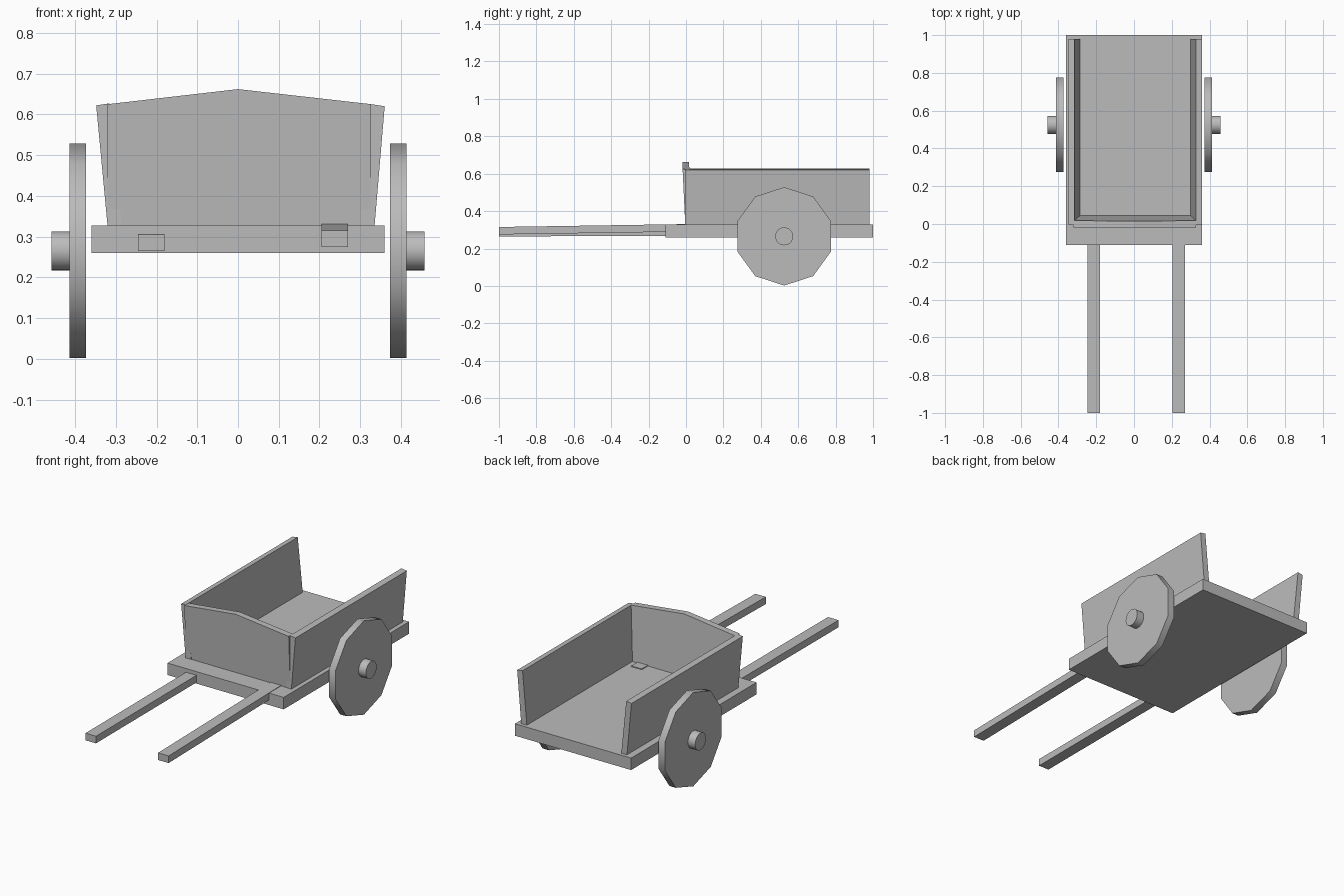
import bpy
import bmesh
import math

cube = bpy.data.objects.get("Cube")
if cube:
    bpy.data.objects.remove(cube, do_unlink=True)

grey = bpy.data.materials.new("plain grey")
grey.use_nodes = True
colour = (0.5, 0.5, 0.5, 1)
grey.diffuse_color = colour
grey.node_tree.nodes["Principled BSDF"].inputs["Base Color"].default_value = colour


def loft(name, first, second):
    """Solid between two matching outlines."""
    bm = bmesh.new()
    a = [bm.verts.new(p) for p in first]
    b = [bm.verts.new(p) for p in second]
    n = len(a)
    bm.faces.new(a)
    bm.faces.new(b[::-1])
    for i in range(n):
        j = (i + 1) % n
        bm.faces.new((a[j], a[i], b[i], b[j]))
    bmesh.ops.recalc_face_normals(bm, faces=bm.faces)
    mesh = bpy.data.meshes.new(name)
    bm.to_mesh(mesh)
    bm.free()
    mesh.materials.append(grey)
    obj = bpy.data.objects.new(name, mesh)
    bpy.context.collection.objects.link(obj)
    return obj


def bar(name, x0, x1, front, back):
    """Beam along y; front and back are (y, bottom, top)."""
    def ring(y, low, high):
        return [(x0, y, low), (x1, y, low), (x1, y, high), (x0, y, high)]
    return loft(name, ring(*front), ring(*back))


def disc(name, x0, x1, radius, sides):
    """Disc facing x, with a corner at the top."""
    def ring(x):
        angles = [2 * math.pi * i / sides for i in range(sides)]
        return [(x, 0.525 + radius * math.sin(t), 0.265 + radius * math.cos(t))
                for t in angles]
    obj = loft(name, ring(x0), ring(x1))
    bpy.ops.object.select_all(action='DESELECT')
    obj.select_set(True)
    bpy.context.view_layer.objects.active = obj
    bpy.ops.object.shade_smooth_by_angle(angle=math.radians(40))


# Flat bed
bar("bed", -0.36, 0.36, (-0.11, 0.26, 0.327), (1.0, 0.26, 0.327))

# Pull shafts, the left one tilting up through the bed
bar("right_shaft", -0.245, -0.18, (-1.0, 0.265, 0.305), (0.1, 0.267, 0.307))
bar("left_shaft", 0.205, 0.27, (-1.0, 0.275, 0.315), (0.1, 0.292, 0.332))

# Outward leaning side boards
for name, outline in (
    ("left_board", [(0.30, 0.325), (0.335, 0.325), (0.36, 0.62), (0.327, 0.625)]),
    ("right_board", [(-0.285, 0.325), (-0.32, 0.325), (-0.348, 0.622), (-0.316, 0.627)]),
):
    loft(name, [(x, -0.006, z) for x, z in outline],
         [(x, 0.98, z) for x, z in outline])

# Peaked front board leaning forward
shape = [(-0.32, 0.325), (0.327, 0.325), (0.327, 0.625), (0.0, 0.662), (-0.32, 0.625)]


def leaning(low_y, high_y):
    return [(x, low_y + (high_y - low_y) * (z - 0.325) / 0.337, z) for x, z in shape]


loft("front_board", leaning(-0.004, -0.02), leaning(0.045, 0.015))

# Ten-sided wheels with round hubs
for side, s in (("left", 1), ("right", -1)):
    disc(side + "_wheel", s * 0.373, s * 0.413, 0.263, 10)
    disc(side + "_hub", s * 0.405, s * 0.458, 0.048, 24)
